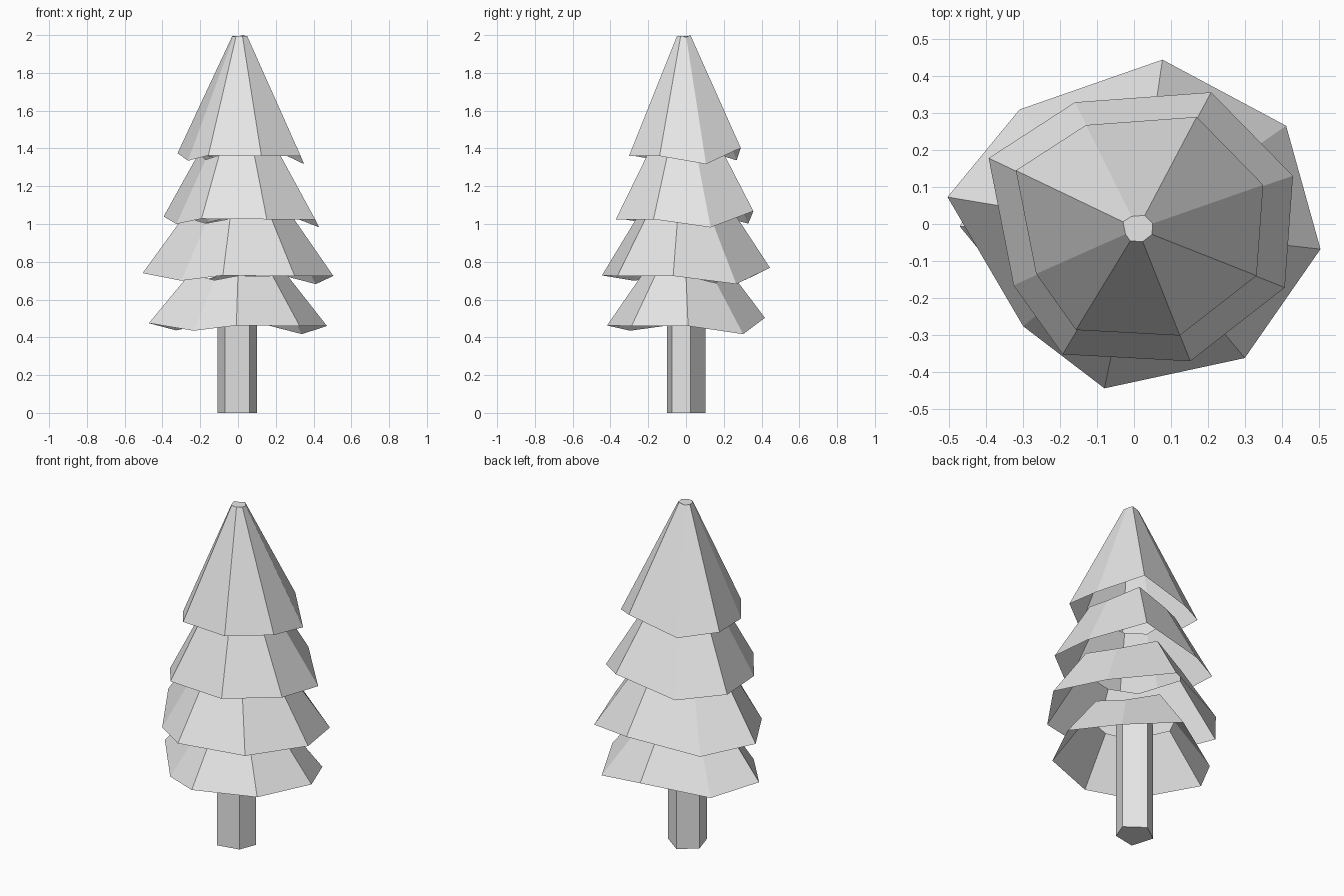
import bpy
import bmesh
from math import radians
from mathutils import Vector, Matrix

cube = bpy.data.objects.get("Cube")
if cube:
    bpy.data.objects.remove(cube, do_unlink=True)

grey = bpy.data.materials.new("plain_grey")
grey.use_nodes = True
colour = (0.8, 0.8, 0.8, 1)
grey.diffuse_color = colour
grey.node_tree.nodes["Principled BSDF"].inputs["Base Color"].default_value = colour


def loft(name, lower, upper, cap_top, cap_bottom):
    """Join two rings with flat walls, closing the chosen ends."""
    bm = bmesh.new()
    low = [bm.verts.new(p) for p in lower]
    high = [bm.verts.new(p) for p in upper]
    count = len(low)
    for i in range(count):
        j = (i + 1) % count
        bm.faces.new((low[i], low[j], high[j], high[i]))
    if cap_top:
        bm.faces.new(high)
    if cap_bottom:
        bm.faces.new(low[::-1])
    mesh = bpy.data.meshes.new(name)
    bm.to_mesh(mesh)
    bm.free()
    mesh.materials.append(grey)
    obj = bpy.data.objects.new(name, mesh)
    bpy.context.collection.objects.link(obj)


# Uneven eight-sided outlines, listed counter-clockwise
slim_rim = [(0.17, 0.29), (-0.13, 0.268), (-0.32, 0.145), (-0.265, -0.135),
            (-0.157, -0.287), (0.124, -0.302), (0.332, -0.14), (0.35, 0.106)]
wide_rim = [(0.077, 0.445), (-0.31, 0.31), (-0.505, 0.073), (-0.3, -0.277),
            (-0.08, -0.445), (0.3, -0.363), (0.505, -0.068), (0.412, 0.266)]

# Droop of each rim corner, shared by every tier
droop = [0.043, -0.023, 0.015, -0.025, 0.003, 0, 0, -0.043]


def branch_tier(name, rim, scale, turn, rim_z, top_z, taper, sag, cap_top=False):
    spin = Matrix.Rotation(radians(turn), 2)
    outline = [spin @ Vector(p) * scale for p in rim]
    centre = Vector((0.01, -0.013)) * (1 - taper)
    lower = [(p.x, p.y, rim_z + d) for p, d in zip(outline, droop)]
    upper = [(*(centre + p * taper), top_z + d * sag)
             for p, d in zip(outline, droop)]
    loft(name, lower, upper, cap_top, False)


# Open-bottomed tiers of branches
branch_tier("bottom_branches", wide_rim, 0.925, 9, 0.46, 0.724, 0.55, 0.85)
branch_tier("lower_branches", wide_rim, 1, 0, 0.725, 1.025, 0.58, 0.85)
branch_tier("upper_branches", slim_rim, 1.23, 0, 1.025, 1.362, 0.54, 0.85)
branch_tier("top_branches", slim_rim, 1, 0, 1.36, 1.995, 0.12, 0.12, True)

# Five-sided trunk
section = [(-0.068, -0.1), (0.062, -0.075), (0.1, 0.023),
           (-0.008, 0.102), (-0.108, 0.03)]
loft("trunk", [(x, y, 0) for x, y in section],
     [(x, y, 0.7) for x, y in section], True, True)
